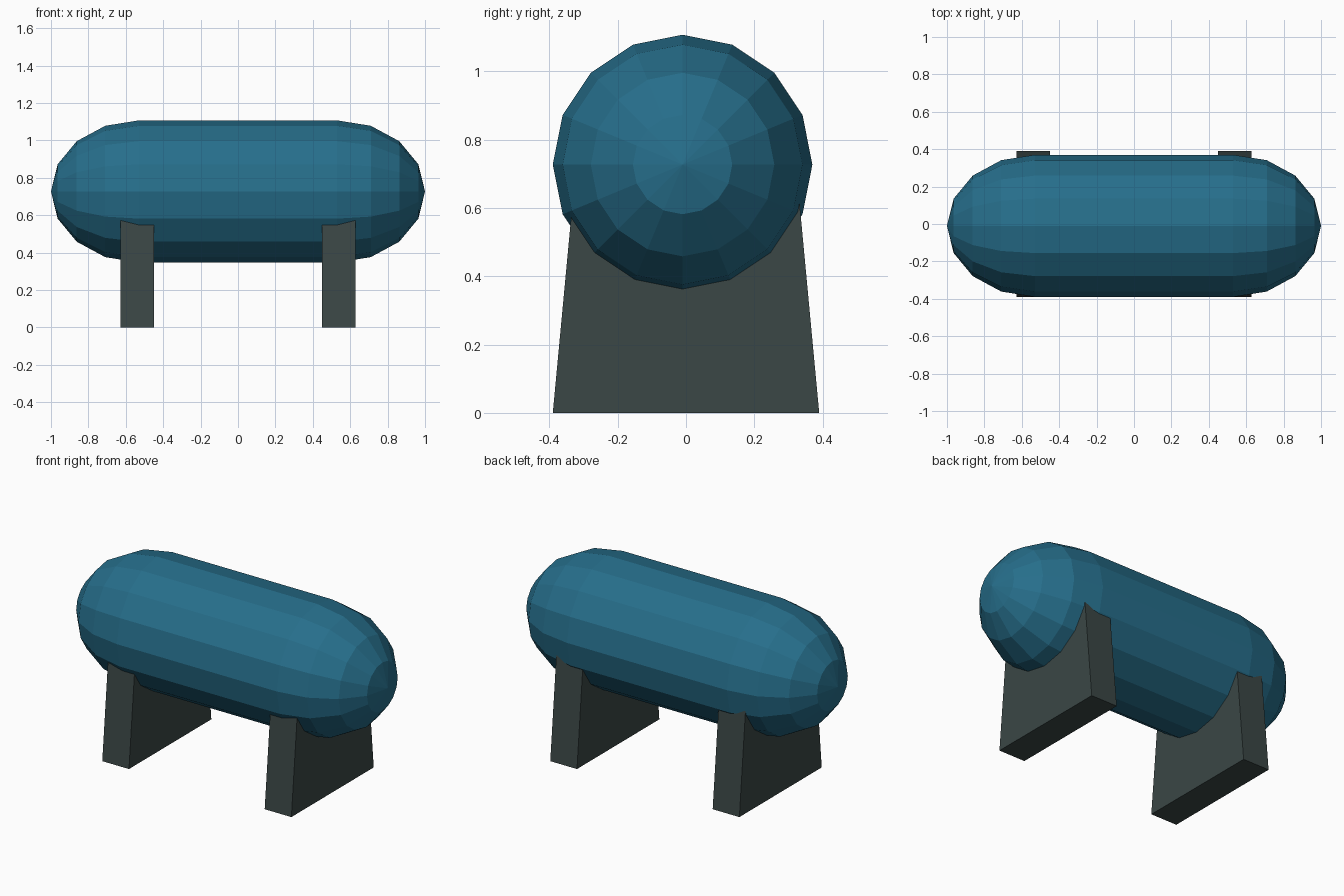
import bpy, bmesh, math

if "Cube" in bpy.data.objects:
    bpy.data.objects.remove(bpy.data.objects["Cube"])


def material(name, rgb):
    m = bpy.data.materials.new(name)
    m.diffuse_color = (*rgb, 1)
    m.use_nodes = True
    m.node_tree.nodes["Principled BSDF"].inputs["Base Color"].default_value = m.diffuse_color
    return m


BLUE = material("tank blue", (0.0194, 0.156, 0.258))
GREY = material("dark support grey", (0.043, 0.063, 0.061))


def finish(bm, name, mat):
    bmesh.ops.recalc_face_normals(bm, faces=bm.faces)
    mesh = bpy.data.meshes.new(name)
    bm.to_mesh(mesh)
    bm.free()
    mesh.materials.append(mat)
    obj = bpy.data.objects.new(name, mesh)
    bpy.context.collection.objects.link(obj)
    return obj


# Tank: sphere along x, ends stretched and pulled apart into a capsule
SIDES, RADIUS, HALF, CAP = 16, 0.38, 0.53, 0.47
CENTRE_Y, CENTRE_Z = -0.01, 0.727
bm = bmesh.new()
rings = []
for end in (-1, 1):
    for i in range(1, 5):
        a = math.radians(22.5 * (i if end < 0 else 5 - i))
        x, r = end * (HALF + CAP * math.cos(a)), RADIUS * math.sin(a)
        rings.append([bm.verts.new((x,
                                    CENTRE_Y + r * math.cos(k * math.tau / SIDES),
                                    CENTRE_Z + r * math.sin(k * math.tau / SIDES)))
                      for k in range(SIDES)])
poles = [bm.verts.new((x, CENTRE_Y, CENTRE_Z)) for x in (-1, 1)]
for k in range(SIDES):
    n = (k + 1) % SIDES
    for a, b in zip(rings, rings[1:]):
        bm.faces.new((a[k], a[n], b[n], b[k]))
    bm.faces.new((poles[0], rings[0][n], rings[0][k]))
    bm.faces.new((poles[1], rings[-1][k], rings[-1][n]))
finish(bm, "tank", BLUE)


# Supports: tapered slabs whose tops sink into the tank
def support(name, side):
    bm = bmesh.new()
    x0, x1 = side * 0.45, side * 0.627
    profile = [(-0.39, 0), (0.39, 0), (0.33, 0.64), (-0.33, 0.64)]
    face = bm.faces.new([bm.verts.new((x0, y, z)) for y, z in profile])
    ext = bmesh.ops.extrude_face_region(bm, geom=[face])
    for v in ext["geom"]:
        if isinstance(v, bmesh.types.BMVert):
            v.co.x = x1
    finish(bm, name, GREY)


support("left_support", -1)
support("right_support", 1)
